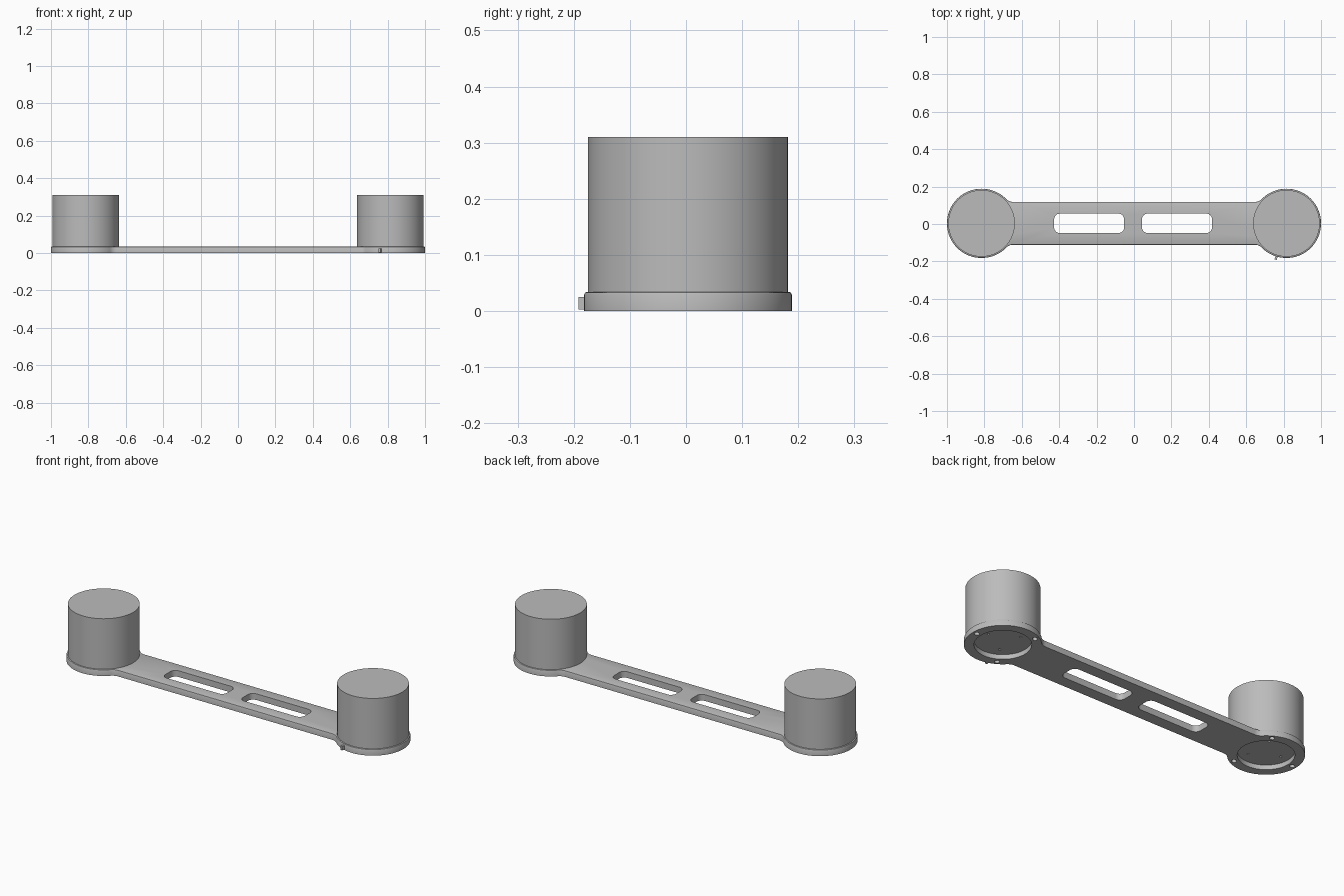
import bpy, bmesh
from math import sin, cos, pi, sqrt, atan2, radians
from mathutils import Matrix, Vector

cube = bpy.data.objects.get("Cube")
if cube:
    bpy.data.objects.remove(cube)

CY = 0.0035                                # centre line of the arm
PAD_X, PAD_R = 0.815, 0.185                # round end pads
BAR_H, FILLET, THICK = 0.115, 0.05, 0.034  # arm half width, blend radius, thickness
CAN_R, CAN_TOP = 0.178, 0.31               # tall cylinders

grey = bpy.data.materials.new("neutral grey")
grey.use_nodes = True
colour = (0.5, 0.5, 0.5, 1)
grey.diffuse_color = colour
grey.node_tree.nodes["Principled BSDF"].inputs["Base Color"].default_value = colour


def make_object(name, bm):
    bmesh.ops.recalc_face_normals(bm, faces=bm.faces)
    mesh = bpy.data.meshes.new(name)
    bm.to_mesh(mesh)
    bm.free()
    mesh.materials.append(grey)
    obj = bpy.data.objects.new(name, mesh)
    bpy.context.collection.objects.link(obj)
    return obj


def smooth(obj):
    bpy.ops.object.select_all(action="DESELECT")
    obj.select_set(True)
    bpy.context.view_layer.objects.active = obj
    bpy.ops.object.shade_smooth_by_angle(angle=radians(30))


def arc(cx, cy, r, a0, a1, n):
    return [(cx + r * cos(a0 + (a1 - a0) * i / n),
             cy + r * sin(a0 + (a1 - a0) * i / n)) for i in range(n + 1)]


def add_prism(bm, points, z0, z1):
    face = bm.faces.new([bm.verts.new((x, y, z0)) for x, y in points])
    out = bmesh.ops.extrude_face_region(bm, geom=[face])
    top = [v for v in out["geom"] if isinstance(v, bmesh.types.BMVert)]
    bmesh.ops.translate(bm, verts=top, vec=(0, 0, z1 - z0))


def add_cylinder(bm, x, y, r, z0, z1, sides=64):
    bmesh.ops.create_cone(bm, cap_ends=True, segments=sides, radius1=r, radius2=r,
                          depth=z1 - z0,
                          matrix=Matrix.Translation((x, y, (z0 + z1) / 2)))


def cut(obj, bm):
    cutter = make_object("cutter", bm)
    cutter.hide_render = True
    mod = obj.modifiers.new("cut", "BOOLEAN")
    mod.operation, mod.solver, mod.object = "DIFFERENCE", "EXACT", cutter
    deps = bpy.context.evaluated_depsgraph_get()
    mesh = bpy.data.meshes.new_from_object(obj.evaluated_get(deps))
    obj.modifiers.clear()
    obj.data = mesh
    bpy.data.objects.remove(cutter)


# Arm outline: upper right quarter, mirrored into a closed loop
reach = sqrt((PAD_R + FILLET) ** 2 - (BAR_H + FILLET) ** 2)
touch = atan2(BAR_H + FILLET, -reach)
quarter = arc(PAD_X, 0, PAD_R, 0, touch, 44)
quarter += arc(PAD_X - reach, BAR_H + FILLET, FILLET, touch - pi, -pi / 2, 8)[1:]
half = quarter + [(-x, y) for x, y in reversed(quarter)]
outline = half + [(x, -y) for x, y in reversed(half[1:-1])]

bm = bmesh.new()
add_prism(bm, [(x, y + CY) for x, y in outline], 0, THICK)
rim = [e for e in bm.edges if all(v.co.z > THICK / 2 for v in e.verts)]
bmesh.ops.bevel(bm, geom=rim, offset=0.005, segments=2, profile=0.5, affect="EDGES")
arm = make_object("arm_plate", bm)

# Slots, underside recesses and rim screw holes
bm = bmesh.new()
for x in (-0.24, 0.23):
    slot = []
    for k, (sx, sy) in enumerate(((1, 1), (-1, 1), (-1, -1), (1, -1))):
        slot += arc(x + sx * 0.157, CY + sy * 0.022, 0.03,
                    k * pi / 2, (k + 1) * pi / 2, 6)
    add_prism(bm, slot, -0.1, 0.1)
for side in (-1, 1):
    add_cylinder(bm, side * PAD_X, CY, 0.137, -0.1, 0.025)
    for k in range(3):
        a = k * 2 * pi / 3
        add_cylinder(bm, side * (PAD_X + 0.162 * cos(a)), CY + 0.162 * sin(a),
                     0.013, -0.1, 0.025, 16)
cut(arm, bm)

# Small screw holes in the recess floors
bm = bmesh.new()
for side in (-1, 1):
    for k in range(3):
        a = k * 2 * pi / 3
        add_cylinder(bm, side * (PAD_X + 0.09 * cos(a)), CY + 0.09 * sin(a),
                     0.006, 0.02, 0.1, 12)
cut(arm, bm)
smooth(arm)

# Tall cylinders on the pads
for name, side in (("left_cylinder", 1), ("right_cylinder", -1)):
    bm = bmesh.new()
    add_cylinder(bm, side * PAD_X, CY, CAN_R, THICK - 0.003, CAN_TOP, 96)
    smooth(make_object(name, bm))

# Small locating tab on the front of the left pad
bm = bmesh.new()
angle = atan2(-0.185, -0.055)
middle = Vector((PAD_X, CY, 0.014)) + Vector((cos(angle), sin(angle), 0)) * 0.19
bmesh.ops.create_cube(bm, size=1, matrix=Matrix.Translation(middle)
                      @ Matrix.Rotation(angle, 4, "Z")
                      @ Matrix.Diagonal((0.024, 0.012, 0.022, 1)))
make_object("locating_tab", bm)
